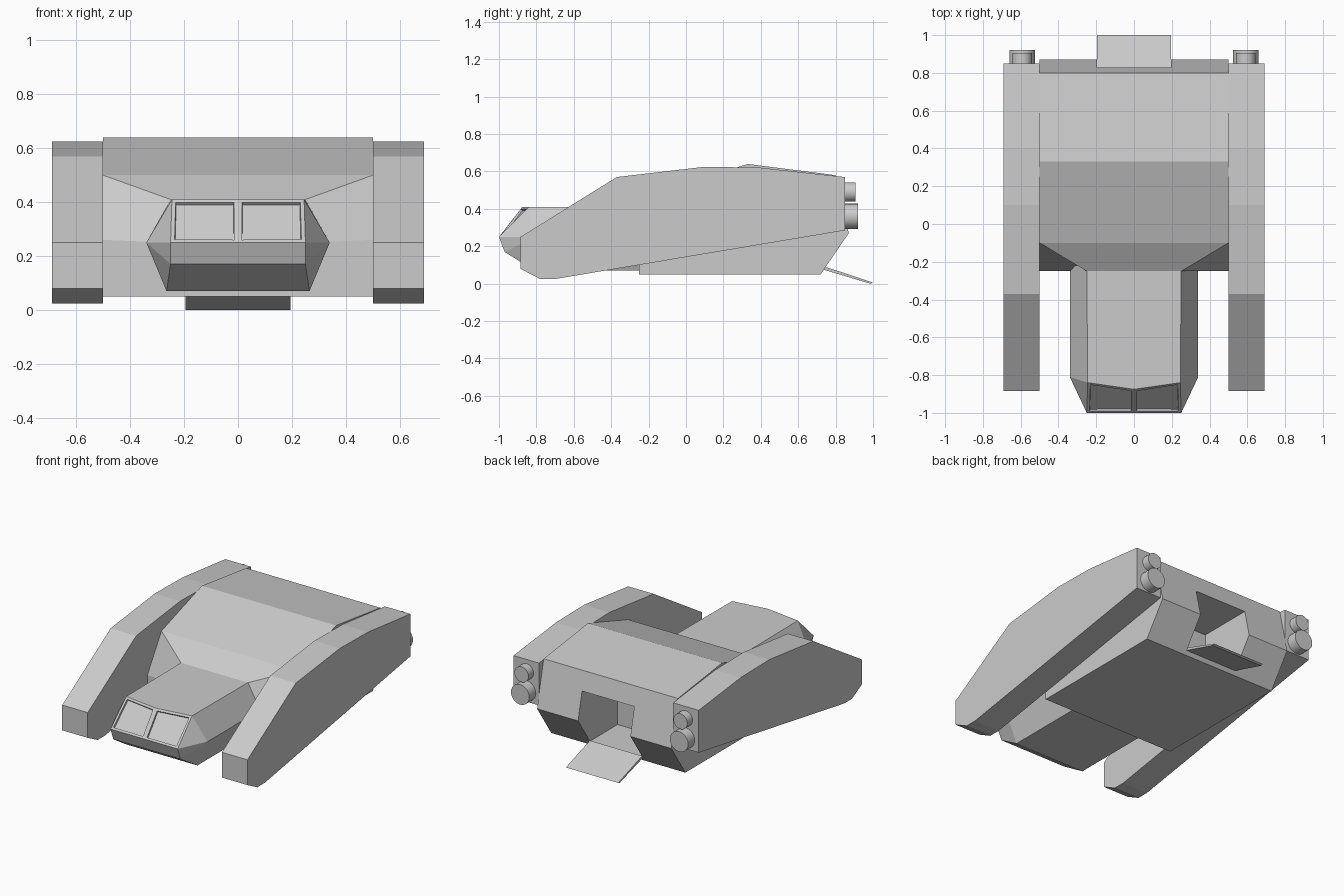
import bpy, bmesh, math
from mathutils import Matrix

if "Cube" in bpy.data.objects:
    bpy.data.objects.remove(bpy.data.objects["Cube"])

grey = bpy.data.materials.new("hull_grey")
grey.diffuse_color = (0.6, 0.6, 0.6, 1)
grey.use_nodes = True
grey.node_tree.nodes["Principled BSDF"].inputs["Base Color"].default_value = grey.diffuse_color


def finish(name, bm):
    bmesh.ops.recalc_face_normals(bm, faces=bm.faces)
    me = bpy.data.meshes.new(name)
    bm.to_mesh(me)
    bm.free()
    me.materials.append(grey)
    ob = bpy.data.objects.new(name, me)
    bpy.context.collection.objects.link(ob)
    return ob


def prism(name, profile, x0, x1):
    """Extrude a (y, z) profile from x0 to x1."""
    bm = bmesh.new()
    f = bm.faces.new([bm.verts.new((x0, y, z)) for y, z in profile])
    r = bmesh.ops.extrude_face_region(bm, geom=[f])
    vs = [g for g in r["geom"] if isinstance(g, bmesh.types.BMVert)]
    bmesh.ops.translate(bm, verts=vs, vec=(x1 - x0, 0, 0))
    return finish(name, bm)


def mirrored(points, faces):
    """Build faces for the +x half and mirror them over x = 0."""
    bm = bmesh.new()
    for s in (1, -1):
        vs = {k: bm.verts.new((s * p[0], p[1], p[2])) for k, p in points.items()}
        for f in faces:
            bm.faces.new([vs[k] for k in (f if s > 0 else f[::-1])])
    bmesh.ops.remove_doubles(bm, verts=bm.verts, dist=0.0005)
    bmesh.ops.recalc_face_normals(bm, faces=bm.faces)
    return bm


# Main hull: profile strips, with the front corners cut into sloping cheeks
profile = [(-.25, .05), (-.25, .26), (-.10, .50), (.33, .64),
           (.80, .58), (.87, .27), (.72, .05)]
pts = {}
for i, (y, z) in enumerate(profile):
    pts[f"o{i}"] = (.5, y, z)
    pts[f"c{i}"] = (0, y, z)
pts.update(a=(.25, -.25, .41), b=(.25, -.25, .25), ac=(0, -.25, .41))
faces = [[f"o{i}", f"o{(i + 1) % 7}", f"c{(i + 1) % 7}", f"c{i}"] for i in range(2, 7)]
faces += [["o2", "c2", "ac", "a"],                       # front roof slope
          ["o1", "o2", "a", "b"],                        # cheek
          ["c1", "b", "a", "ac"],                        # front behind cabin
          ["c0", "o0", "o1", "b", "c1"],                 # lower front
          [f"o{i}" for i in range(7)]]                   # side
hull = finish("main_hull", mirrored(pts, faces))

# Rear doorway, cut into the hull
cutter = prism("doorway_cutter", [(.45, .085), (1.1, .085), (1.1, .455), (.45, .455)], -.195, .195)
cutter.hide_render = True
cutter.hide_viewport = True
cutter.display_type = 'WIRE'
cut = hull.modifiers.new("doorway", 'BOOLEAN')
cut.operation = 'DIFFERENCE'
cut.solver = 'EXACT'
cut.object = cutter

# Lowered loading ramp
prism("loading_ramp", [(.735, .075), (.745, .09), (1.0, .006), (.985, 0)], -.195, .195)

# Cabin with tapered nose and two recessed windows
pts = dict(
    rt=(.25, -.22, .41), rm=(.34, -.22, .25), rb=(.265, -.22, .07),
    rtc=(0, -.22, .41), rbc=(0, -.22, .07),
    ft=(.245, -.84, .41), ftc=(0, -.875, .41), fm=(.34, -.81, .25),
    n=(.25, -1, .25), nc=(0, -1, .25), k=(.25, -.97, .17), kc=(0, -.97, .17),
    fb=(.265, -.81, .07), fbc=(0, -.81, .07))
faces = [["ft", "ftc", "nc", "n"],                       # windscreen
         ["rt", "rtc", "ftc", "ft"], ["rm", "rt", "ft", "fm"],
         ["rb", "rm", "fm", "fb"], ["rbc", "rb", "fb", "fbc"],
         ["ft", "n", "fm"], ["n", "nc", "kc", "k"], ["k", "kc", "fbc", "fb"],
         ["fm", "n", "k"], ["fm", "k", "fb"],
         ["rt", "rm", "rb", "rbc", "rtc"]]
bm = mirrored(pts, faces)
screens = [f for f in bm.faces
           if len(f.verts) == 4 and f.normal.y < -.4 and f.normal.z > .3]
bmesh.ops.inset_individual(bm, faces=screens, thickness=.021, depth=0)
bmesh.ops.inset_individual(bm, faces=screens, thickness=.002, depth=-.012)
finish("cabin", bm)

# Side pods and their rear thrusters
pod = [(-.885, .25), (-.885, .08), (-.78, .025), (-.70, .025), (.85, .285),
       (.85, .57), (.40, .62), (.10, .625), (-.37, .57)]
thrusters = [("upper_thruster", .052, .49, .905), ("lower_thruster", .068, .36, .92)]
for side, s in (("right", 1), ("left", -1)):
    prism(f"{side}_pod", pod, s * .5, s * .69)
    for name, r, z, end in thrusters:
        bm = bmesh.new()
        m = Matrix.Translation((s * .592, (.8 + end) / 2, z)) @ Matrix.Rotation(math.pi / 2, 4, 'X')
        bmesh.ops.create_cone(bm, cap_ends=True, segments=24, radius1=r, radius2=r,
                              depth=end - .8, matrix=m)
        for f in bm.faces:
            f.smooth = len(f.verts) == 4
        for e in bm.edges:
            e.smooth = all(f.smooth for f in e.link_faces)
        finish(f"{side}_{name}", bm)
